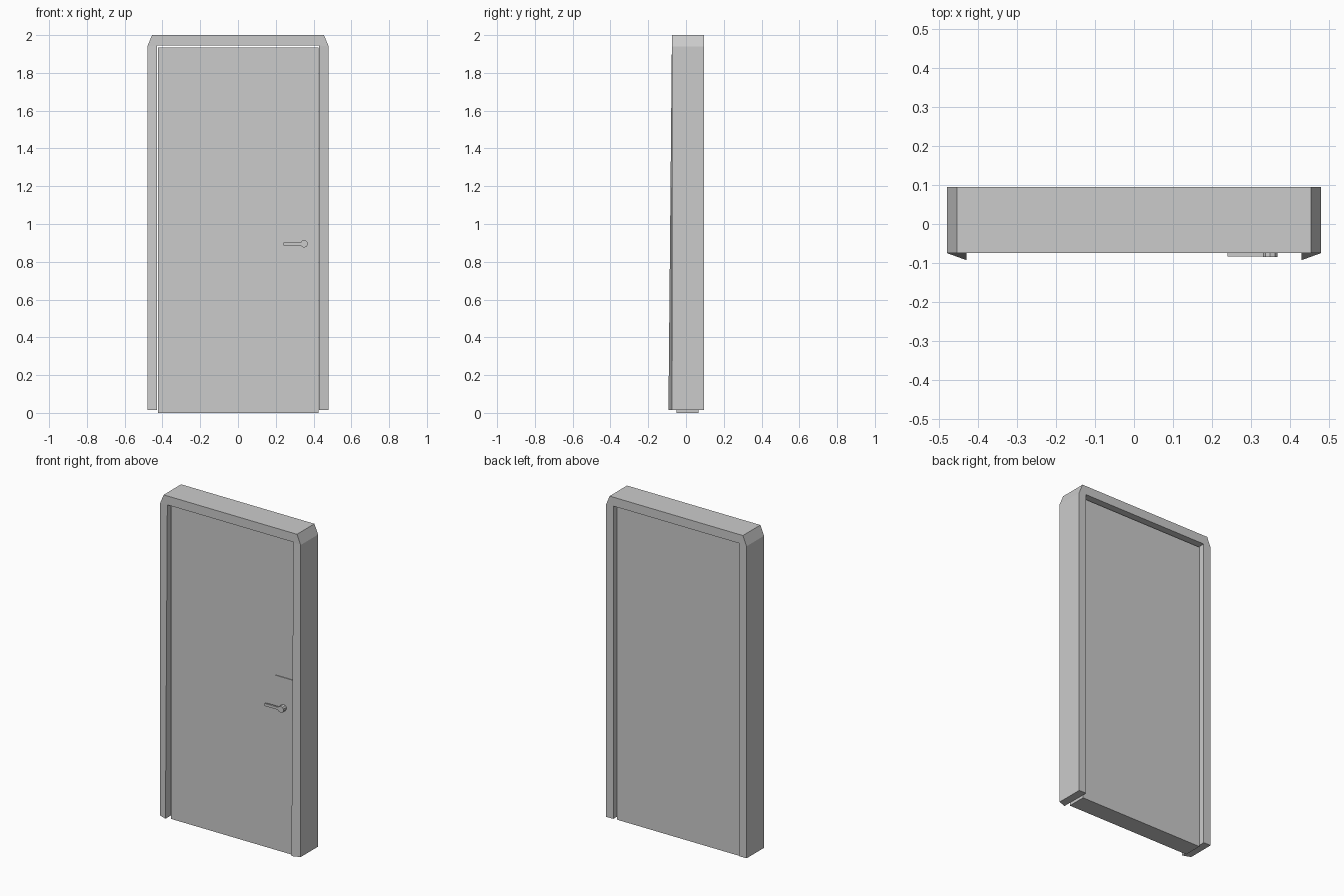
import bpy, bmesh, math

if "Cube" in bpy.data.objects:
    bpy.data.objects.remove(bpy.data.objects["Cube"])


def finish(name, bm):
    bmesh.ops.remove_doubles(bm, verts=bm.verts, dist=0.0005)
    bmesh.ops.recalc_face_normals(bm, faces=bm.faces)
    me = bpy.data.meshes.new(name)
    bm.to_mesh(me)
    bm.free()
    ob = bpy.data.objects.new(name, me)
    bpy.context.collection.objects.link(ob)
    return ob


def box(name, x, y, z):
    bm = bmesh.new()
    bmesh.ops.create_cube(bm, size=1)
    for v in bm.verts:
        for i, (lo, hi) in enumerate((x, y, z)):
            v.co[i] = lo if v.co[i] < 0 else hi
    return finish(name, bm)


# Frame: stations of (outer x, outer z, inner x, inner z, inner front y)
half = [(0.48, 0.015, 0.43, 0.015, -0.093),
        (0.48, 1.94, 0.43, 1.945, -0.075),
        (0.455, 2.0, 0.43, 1.945, -0.075)]
stations = [(-a, b, -c, d, e) for a, b, c, d, e in half] + half[::-1]
bm = bmesh.new()
rings = []
for ox, oz, ix, iz, fy in stations:
    rings.append([bm.verts.new(p) for p in (
        (ox, -0.075, oz), (ox, 0.095, oz), (ix, 0.095, iz), (ix, fy, iz))])
for a, b in zip(rings, rings[1:]):
    for i in range(4):
        j = (i + 1) % 4
        bm.faces.new((a[i], a[j], b[j], b[i]))
bm.faces.new(rings[0])
bm.faces.new(rings[-1])
finish("door_frame", bm)

# Door leaf with a narrow gap on the hinge side and at the top
box("door_leaf", (-0.423, 0.427), (-0.05, 0.065), (0.0, 1.935))

# Thin plate behind the handle
box("lock_plate", (0.29, 0.41), (-0.055, -0.045), (0.81, 1.08))

# Handle: round spindle and lever
bpy.ops.mesh.primitive_cylinder_add(vertices=10, radius=0.02, depth=0.037,
                                    location=(0.35, -0.0665, 0.895),
                                    rotation=(math.pi / 2, 0, 0))
bpy.context.object.name = "handle_spindle"
box("handle_lever", (0.24, 0.345), (-0.084, -0.073), (0.887, 0.903))
